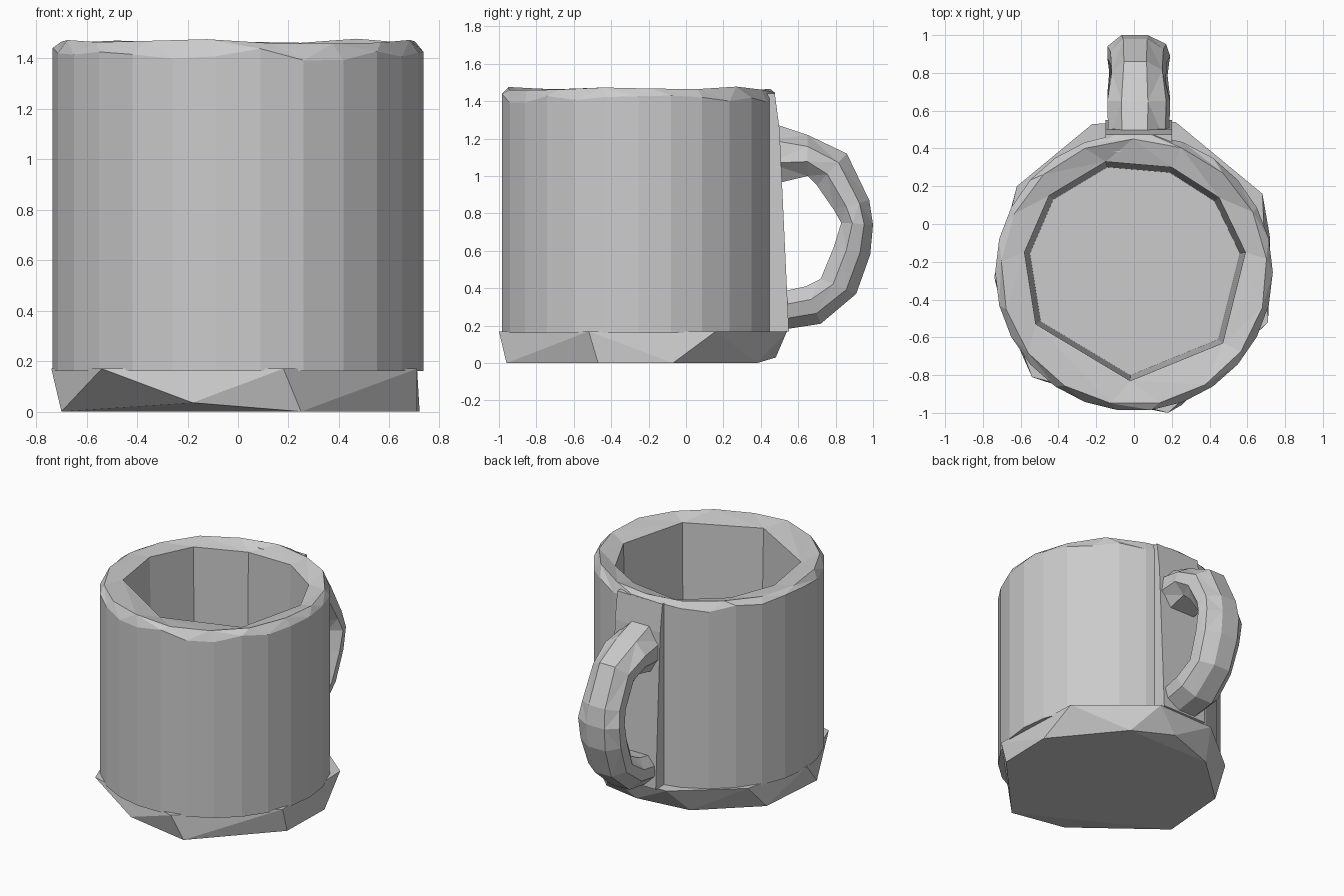
import bpy, bmesh, math, random
from mathutils import Vector

random.seed(4)
cube = bpy.data.objects.get("Cube")
if cube:
    bpy.data.objects.remove(cube, do_unlink=True)

clay = bpy.data.materials.new("plain grey")
clay.use_nodes = True
clay.diffuse_color = (0.6, 0.6, 0.6, 1)
clay.node_tree.nodes["Principled BSDF"].inputs["Base Color"].default_value = (0.6, 0.6, 0.6, 1)

CY = -0.255  # centre line of the cup


def finish(name, bm):
    bmesh.ops.recalc_face_normals(bm, faces=bm.faces)
    mesh = bpy.data.meshes.new(name)
    bm.to_mesh(mesh)
    bm.free()
    mesh.materials.append(clay)
    obj = bpy.data.objects.new(name, mesh)
    bpy.context.collection.objects.link(obj)
    return obj


def angle(v):
    return math.atan2(v.co.y - CY, v.co.x) % math.tau


def ring(bm, points):
    return sorted((bm.verts.new(p) for p in points), key=angle)


def circle(n, r, z, jitter=0.0, turn=0.0):
    return [(r * math.cos(math.tau * i / n + turn), CY + r * math.sin(math.tau * i / n + turn),
             z + random.uniform(-jitter, jitter)) for i in range(n)]


def zip_rings(bm, a, b):
    """Join two rings of different counts with triangles, in order of angle."""
    i = j = 0
    while i < len(a) or j < len(b):
        next_a = angle(a[i + 1]) if i + 1 < len(a) else math.tau + angle(a[0])
        next_b = angle(b[j + 1]) if j + 1 < len(b) else math.tau + angle(b[0])
        p, q = a[i % len(a)], b[j % len(b)]
        if j >= len(b) or (i < len(a) and next_a <= next_b):
            i += 1
            bm.faces.new((p, a[i % len(a)], q))
        else:
            j += 1
            bm.faces.new((p, b[j % len(b)], q))


def quads(bm, a, b):
    for i in range(len(a)):
        k = (i + 1) % len(a)
        bm.faces.new((a[i], a[k], b[k], b[i]))


# Cup: round wall, chipped rim, faceted hollow
bm = bmesh.new()
mouth = [(-0.02, -0.83), (0.47, -0.63), (0.59, -0.15), (0.45, 0.14), (0.2, 0.3),
         (-0.15, 0.33), (-0.45, 0.15), (-0.58, -0.15), (-0.52, -0.53)]
foot = ring(bm, circle(26, 0.735, 0.16))
shoulder = ring(bm, circle(26, 0.735, 1.42, 0.03))
crest = ring(bm, circle(17, 0.705, 1.468, 0.01, 0.1))
lip = ring(bm, [(x, y, 1.435 + random.uniform(-0.02, 0.02)) for x, y in mouth])
floor = ring(bm, [(x * 0.95, CY + (y - CY) * 0.95, 0.2) for x, y in mouth])
quads(bm, foot, shoulder)
zip_rings(bm, shoulder, crest)
zip_rings(bm, crest, lip)
quads(bm, lip, floor)
bm.faces.new(floor)
bm.faces.new(foot)
finish("cup", bm)

# Base: rough cut block
bm = bmesh.new()
top = [(-0.54, -0.81), (0.18, -1.0), (0.71, -0.52), (0.68, 0.16), (0.22, 0.54),
       (-0.22, 0.53), (-0.62, 0.2), (-0.74, -0.28)]
bottom = [(-0.7, -0.45), (0.25, -0.96), (0.71, -0.47), (0.72, -0.07), (0.35, 0.38),
          (-0.3, 0.38), (-0.66, 0.05)]
for x, y in top:
    bm.verts.new((x, y, 0.17))
for x, y in bottom:
    bm.verts.new((x, y, 0))
bm.verts.new((-0.18, -0.93, 0.035))
bm.verts.new((0.05, 0.48, 0.03))
bmesh.ops.convex_hull(bm, input=bm.verts)
finish("base", bm)

# Plate joining the handle to the wall
bm = bmesh.new()
for x in (-0.15, 0.2):
    for y, z in ((0.38, 0.15), (0.55, 0.17), (0.5, 1.25), (0.475, 1.44), (0.38, 1.44)):
        bm.verts.new((x, y, z))
bmesh.ops.convex_hull(bm, input=bm.verts)
finish("handle_plate", bm)

# Handle: sections given by an inner and an outer point
path = [((0.44, 0.95), (0.44, 1.29)), ((0.65, 1.0), (0.65, 1.22)), ((0.7, 0.95), (0.86, 1.12)),
        ((0.79, 0.82), (0.98, 0.87)), ((0.83, 0.75), (1.0, 0.74)), ((0.79, 0.62), (0.985, 0.58)),
        ((0.72, 0.45), (0.91, 0.37)), ((0.64, 0.41), (0.72, 0.21)), ((0.46, 0.37), (0.46, 0.17))]
section = [(-0.08, 0), (0.11, 0), (0.18, 0.35), (0.16, 0.72), (0.07, 1), (-0.06, 1),
           (-0.13, 0.65), (-0.13, 0.3)]
bm = bmesh.new()
rings = []
for inner, outer in path:
    a, b = Vector((0, *inner)), Vector((0, *outer))
    wide = random.uniform(0.92, 1.08)
    rings.append([bm.verts.new(a.lerp(b, t) + Vector((0.025 + (x - 0.025) * wide, 0, 0)))
                  for x, t in section])
for a, b in zip(rings, rings[1:]):
    quads(bm, a, b)
bm.faces.new(rings[0])
bm.faces.new(rings[-1])
bmesh.ops.triangulate(bm, faces=[f for f in bm.faces if len(f.verts) == 4])
finish("handle", bm)
